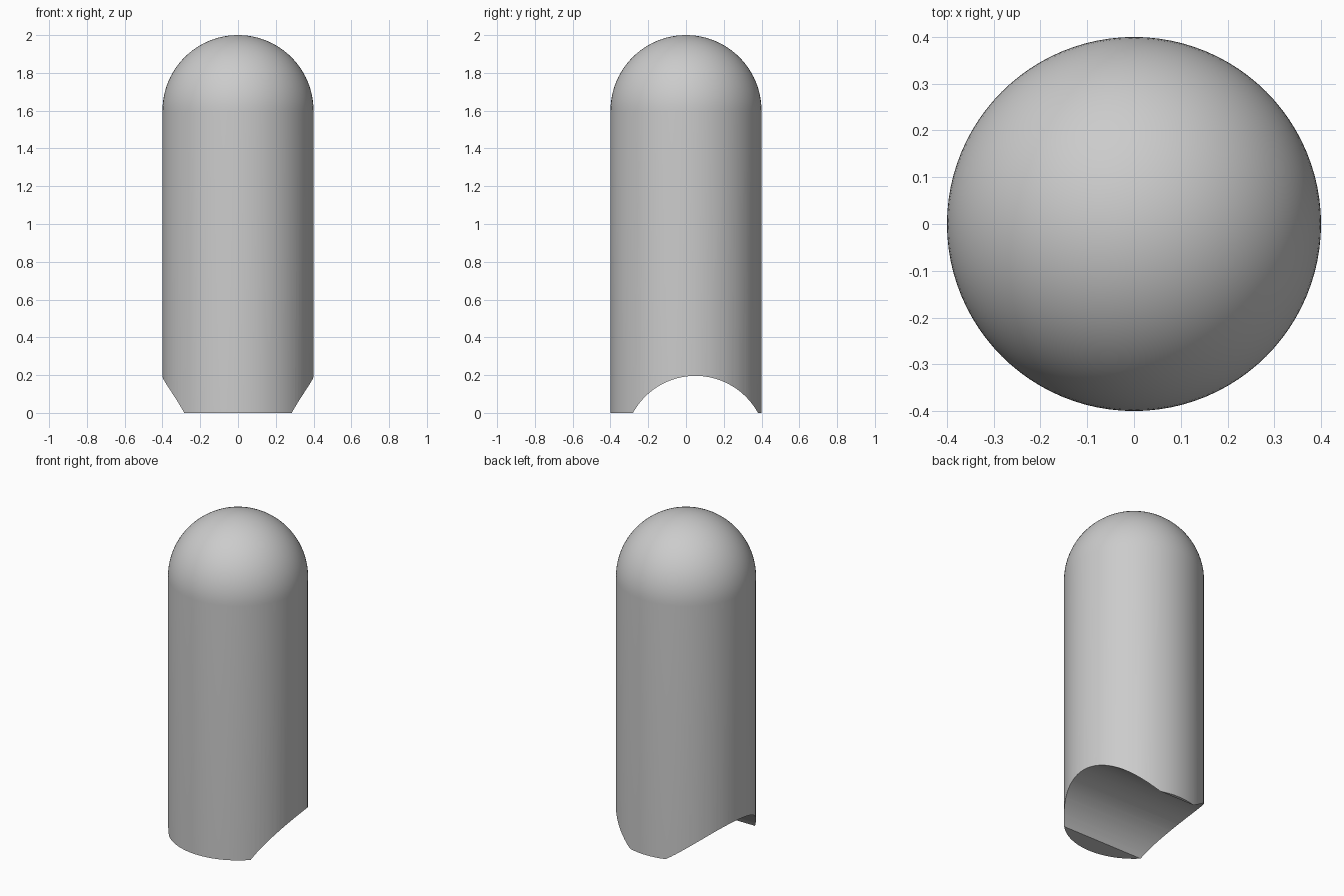
import bpy
import bmesh
from math import cos, sin, pi, radians
from mathutils import Matrix

default = bpy.data.objects.get("Cube")
if default:
    bpy.data.objects.remove(default, do_unlink=True)

RADIUS = 0.4
HEIGHT = 2.0
SEGMENTS = 96
DOME_RINGS = 24

grey = bpy.data.materials.new("plain_grey")
grey.use_nodes = True
colour = (0.6, 0.6, 0.6, 1)
grey.diffuse_color = colour
grey.node_tree.nodes["Principled BSDF"].inputs["Base Color"].default_value = colour


def add_object(name, bm):
    bmesh.ops.recalc_face_normals(bm, faces=bm.faces)
    mesh = bpy.data.meshes.new(name)
    bm.to_mesh(mesh)
    bm.free()
    obj = bpy.data.objects.new(name, mesh)
    bpy.context.collection.objects.link(obj)
    mesh.materials.append(grey)
    return obj


# Domed body: a half profile spun around the vertical axis
bm = bmesh.new()
profile = [(0, 0), (RADIUS, 0)]
for i in range(DOME_RINGS + 1):
    a = pi / 2 * i / DOME_RINGS
    profile.append((RADIUS * cos(a), HEIGHT - RADIUS + RADIUS * sin(a)))
verts = [bm.verts.new((r, 0, z)) for r, z in profile]
edges = [bm.edges.new(pair) for pair in zip(verts, verts[1:])]
bmesh.ops.spin(bm, geom=verts + edges, cent=(0, 0, 0), axis=(0, 0, 1),
               angle=2 * pi, steps=SEGMENTS, use_duplicate=False)
bmesh.ops.remove_doubles(bm, verts=bm.verts, dist=0.0001)
body = add_object("domed_body", bm)

# Cutter for the arched channel across the base
bm = bmesh.new()
bmesh.ops.create_cone(bm, cap_ends=True, segments=128, radius1=0.377,
                      radius2=0.377, depth=1.2,
                      matrix=Matrix.Translation((0, 0.05, -0.181))
                      @ Matrix.Rotation(pi / 2, 4, "Y"))
cutter = add_object("channel_cutter", bm)
cutter.hide_render = True

cut = body.modifiers.new("channel", "BOOLEAN")
cut.operation = "DIFFERENCE"
cut.solver = "EXACT"
cut.object = cutter

# Apply the cut, drop the cutter and smooth the round surfaces
bpy.ops.object.select_all(action="DESELECT")
body.select_set(True)
bpy.context.view_layer.objects.active = body
bpy.ops.object.modifier_apply(modifier=cut.name)
bpy.data.objects.remove(cutter, do_unlink=True)
bpy.ops.object.shade_smooth_by_angle(angle=radians(30))
